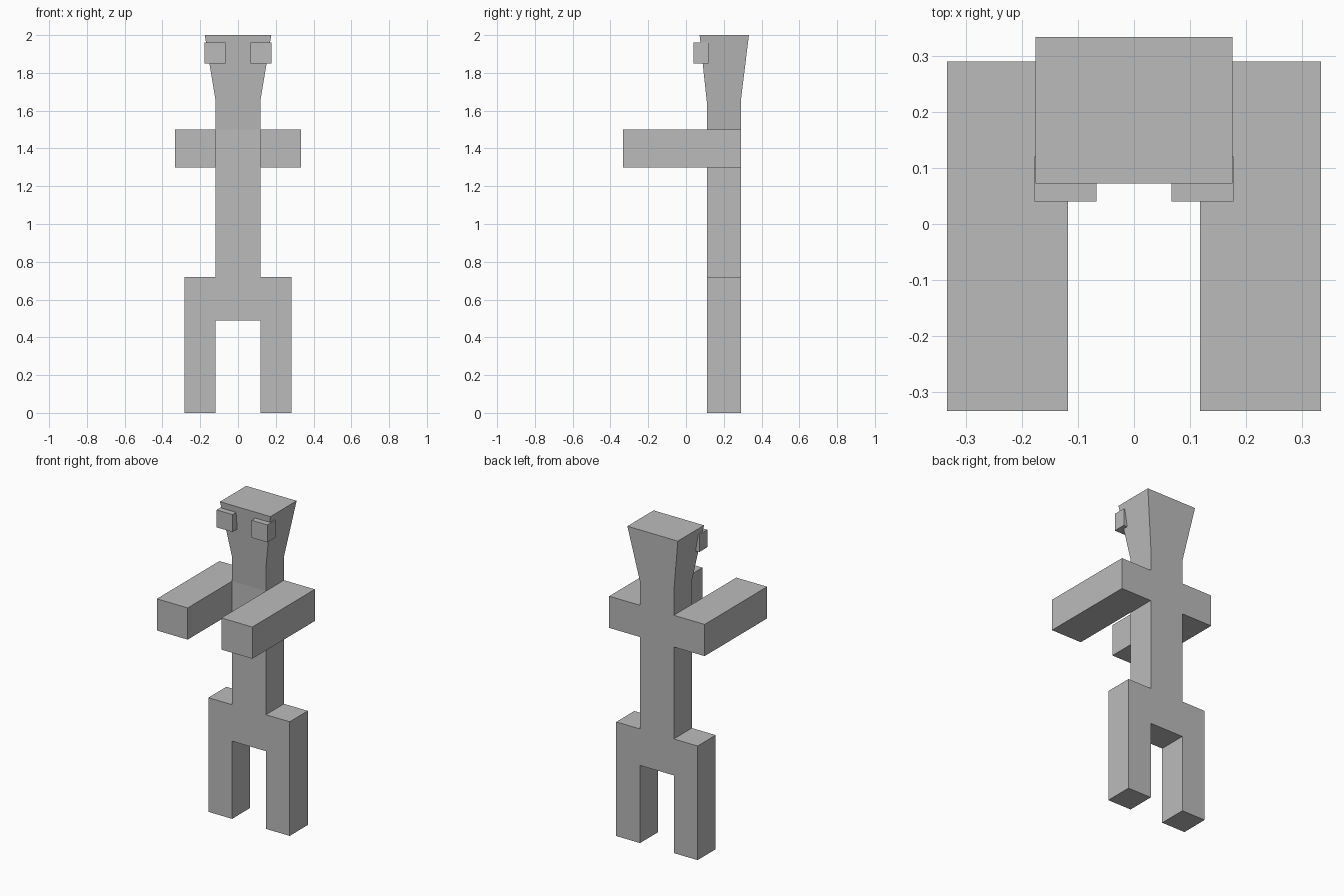
import bpy
import bmesh
from mathutils import Vector

if "Cube" in bpy.data.objects:
    bpy.data.objects.remove(bpy.data.objects["Cube"], do_unlink=True)

GREY = (0.5, 0.5, 0.5, 1)
grey = bpy.data.materials.new("plain grey")
grey.use_nodes = True
grey.diffuse_color = GREY
grey.node_tree.nodes["Principled BSDF"].inputs["Base Color"].default_value = GREY

TORSO, HIP, ARM = 0.118, 0.284, 0.333       # half widths
FRONT, BACK = 0.11, 0.29                    # torso depth range
CROTCH, WAIST, ARM_LOW, ARM_TOP, NECK = 0.49, 0.72, 1.3, 1.5, 1.65


def finish(bm, name):
    bmesh.ops.recalc_face_normals(bm, faces=bm.faces)
    mesh = bpy.data.meshes.new(name)
    bm.to_mesh(mesh)
    bm.free()
    mesh.materials.append(grey)
    obj = bpy.data.objects.new(name, mesh)
    bpy.context.collection.objects.link(obj)
    return obj


def pull(bm, face, offset):
    """Extrude one face by an offset and return the moved face."""
    new = bmesh.ops.extrude_discrete_faces(bm, faces=[face])["faces"][0]
    bmesh.ops.translate(bm, verts=new.verts, vec=offset)
    return new


# Flat silhouette of torso, legs and arm roots, made of rectangles
bm = bmesh.new()
levels = [CROTCH, WAIST, ARM_LOW, ARM_TOP, NECK]
cells = [(-TORSO, TORSO, lo, hi) for lo, hi in zip(levels, levels[1:])]
for side in (-1, 1):
    inner, hip, hand = side * TORSO, side * HIP, side * ARM
    cells += [(inner, hip, 0, CROTCH), (inner, hip, CROTCH, WAIST),
              (inner, hand, ARM_LOW, ARM_TOP)]
for x0, x1, z0, z1 in cells:
    corners = [(min(x0, x1), z0), (max(x0, x1), z0),
               (max(x0, x1), z1), (min(x0, x1), z1)]
    bm.faces.new([bm.verts.new((x, FRONT, z)) for x, z in corners])
bmesh.ops.remove_doubles(bm, verts=bm.verts, dist=0.001)

# Thickness of the figure
grown = bmesh.ops.extrude_face_region(bm, geom=bm.faces[:])["geom"]
bmesh.ops.translate(bm, verts=[v for v in grown if isinstance(v, bmesh.types.BMVert)],
                    vec=(0, BACK - FRONT, 0))
bmesh.ops.recalc_face_normals(bm, faces=bm.faces)

# Arms reaching forward
arm_roots = [f for f in bm.faces if f.normal.y < -0.9
             and abs(f.calc_center_median().x) > TORSO
             and f.calc_center_median().z > WAIST]
for face in arm_roots:
    pull(bm, face, (0, -ARM - FRONT, 0))

# Head flaring outward from the neck
neck = max(bm.faces, key=lambda f: f.calc_center_median().z)
crown = pull(bm, neck, (0, 0, 2 - NECK))
for v in crown.verts:
    v.co.x = 0.176 if v.co.x > 0 else -0.176
    v.co.y = 0.072 if v.co.y < (FRONT + BACK) / 2 else 0.333

# Merge coplanar faces into clean panels
bmesh.ops.dissolve_limit(bm, angle_limit=0.01, verts=bm.verts, edges=bm.edges)
finish(bm, "body")

# Block eyes
for side, name in ((1, "left_eye"), (-1, "right_eye")):
    bm = bmesh.new()
    bmesh.ops.create_cube(bm, size=1)
    bmesh.ops.scale(bm, verts=bm.verts, vec=(0.11, 0.08, 0.11))
    bmesh.ops.translate(bm, verts=bm.verts, vec=Vector((side * 0.122, 0.08, 1.905)))
    finish(bm, name)
